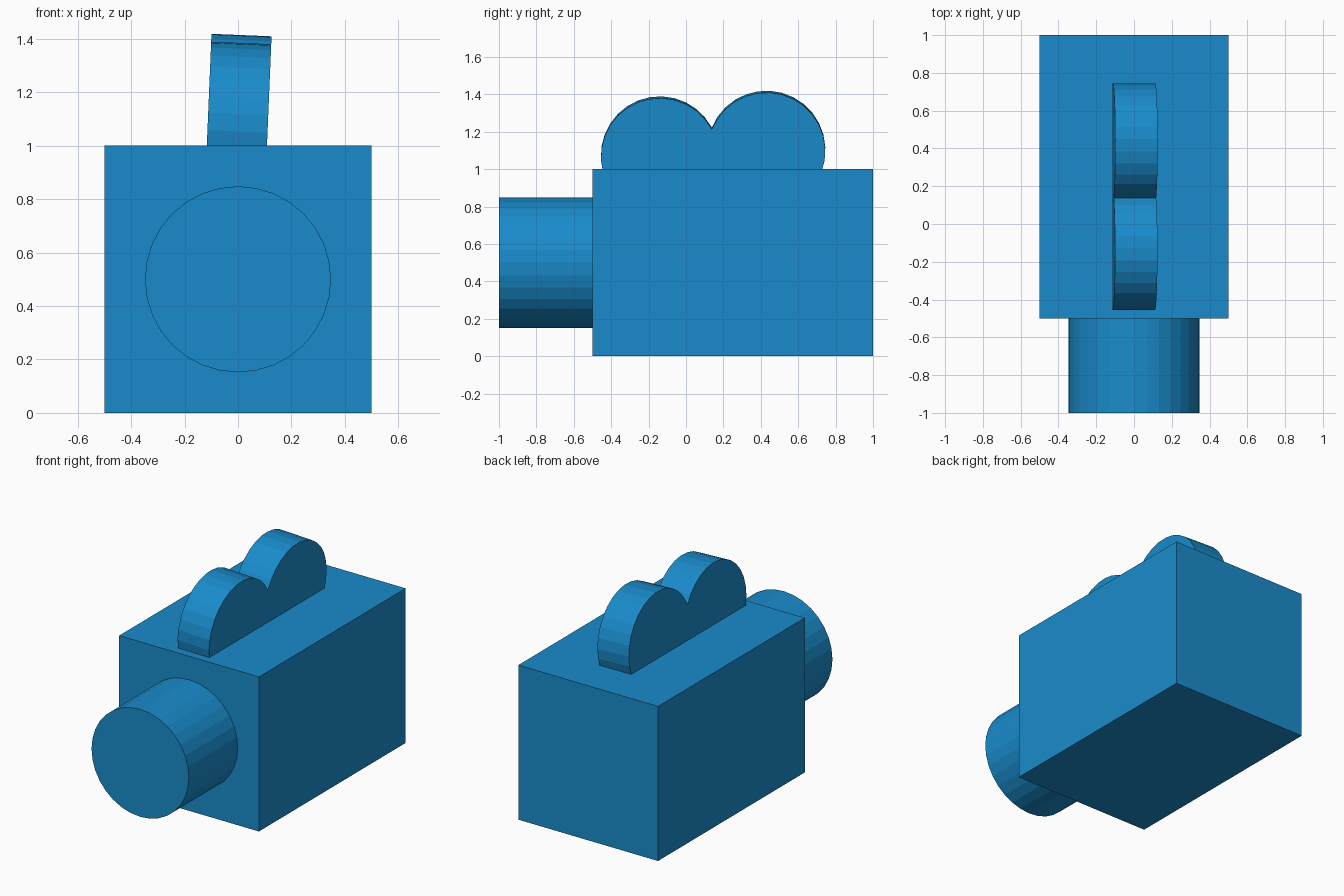
import bpy, bmesh, math
from mathutils import Matrix, Vector

if "Cube" in bpy.data.objects:
    bpy.data.objects.remove(bpy.data.objects["Cube"])

blue = bpy.data.materials.new("blue")
blue.diffuse_color = (0.01, 0.26, 0.6, 1)
blue.use_nodes = True
blue.node_tree.nodes["Principled BSDF"].inputs["Base Color"].default_value = blue.diffuse_color


def finish(name, bm, matrix):
    bmesh.ops.transform(bm, matrix=matrix, verts=bm.verts)
    bmesh.ops.recalc_face_normals(bm, faces=bm.faces)
    mesh = bpy.data.meshes.new(name)
    bm.to_mesh(mesh)
    bm.free()
    mesh.materials.append(blue)
    obj = bpy.data.objects.new(name, mesh)
    bpy.context.collection.objects.link(obj)
    return obj


# Camera body
bm = bmesh.new()
bmesh.ops.create_cube(bm, size=1)
finish("camera_body", bm,
       Matrix.Translation((0, 0.25, 0.5)) @ Matrix.Diagonal((1, 1.5, 1, 1)))

# Lens barrel, set slightly into the body
bm = bmesh.new()
bmesh.ops.create_cone(bm, cap_ends=True, segments=32,
                      radius1=0.348, radius2=0.348, depth=0.55)
finish("lens", bm,
       Matrix.Translation((0, -0.725, 0.5)) @ Matrix.Rotation(math.pi / 2, 4, 'X'))

# Film reels: two merged discs as one outline, leaning slightly to the right
radius, width, steps = 0.315, 0.225, 26
front, back = Vector((-0.14, 1.07)), Vector((0.43, 1.10))
axis = back - front
tilt = math.atan2(axis.y, axis.x)
half = math.acos(axis.length / 2 / radius)


def arc(centre, start, end):
    for i in range(steps):
        a = start + (end - start) * i / steps
        yield centre.x + radius * math.cos(a), centre.y + radius * math.sin(a)


outline = [*arc(front, tilt + half, tilt + 2 * math.pi - half),
           *arc(back, tilt - math.pi + half, tilt + math.pi - half)]
bm = bmesh.new()
face = bm.faces.new([bm.verts.new((-width / 2, y, z - 1.1)) for y, z in outline])
side = bmesh.ops.extrude_face_region(bm, geom=[face])
bmesh.ops.translate(bm, vec=(width, 0, 0),
                    verts=[v for v in side["geom"] if isinstance(v, bmesh.types.BMVert)])
finish("film_reels", bm,
       Matrix.Translation((0, 0, 1.1)) @ Matrix.Rotation(math.radians(2.4), 4, 'Y'))
